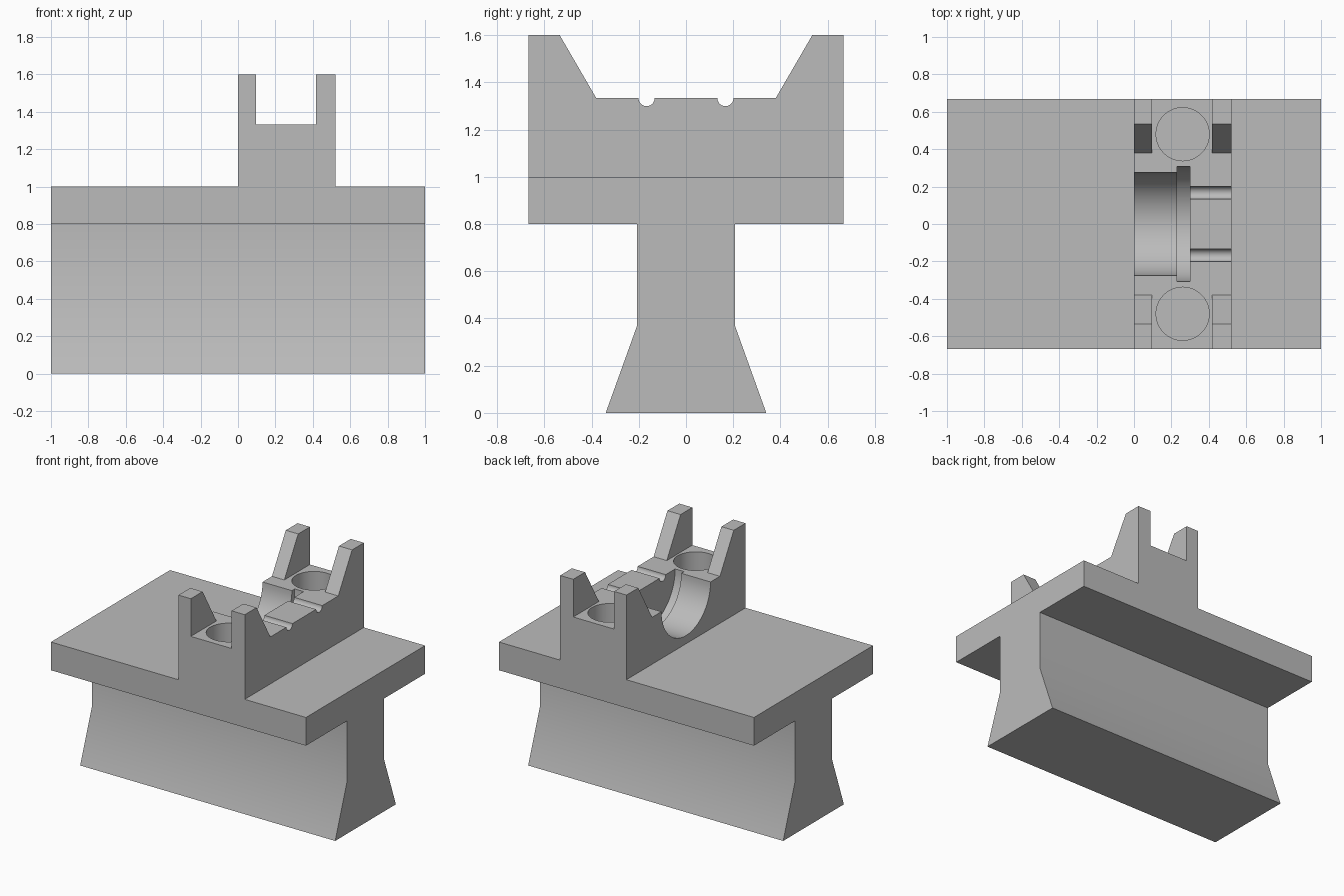
import bpy
import bmesh
import math
from mathutils import Matrix

default_cube = bpy.data.objects.get("Cube")
if default_cube:
    bpy.data.objects.remove(default_cube, do_unlink=True)

grey = bpy.data.materials.new("plain grey")
grey.use_nodes = True
colour = (0.5, 0.5, 0.5, 1)
grey.diffuse_color = colour
grey.node_tree.nodes["Principled BSDF"].inputs["Base Color"].default_value = colour


def make_object(name, bm):
    bmesh.ops.recalc_face_normals(bm, faces=bm.faces)
    mesh = bpy.data.meshes.new(name)
    bm.to_mesh(mesh)
    bm.free()
    mesh.materials.append(grey)
    obj = bpy.data.objects.new(name, mesh)
    bpy.context.collection.objects.link(obj)
    return obj


def extrude_profile(name, half, x0, x1):
    """Mirror a half profile of (y, z) points and extrude it along x."""
    points = half + [(-y, z) for y, z in reversed(half)]
    bm = bmesh.new()
    face = bm.faces.new([bm.verts.new((x0, y, z)) for y, z in points])
    new = bmesh.ops.extrude_face_region(bm, geom=[face])["geom"]
    verts = [v for v in new if isinstance(v, bmesh.types.BMVert)]
    bmesh.ops.translate(bm, verts=verts, vec=(x1 - x0, 0, 0))
    return make_object(name, bm)


def cylinder(name, radius, length, centre, along_x=False):
    matrix = Matrix.Translation(centre)
    if along_x:
        matrix = matrix @ Matrix.Rotation(math.pi / 2, 4, "Y")
    bm = bmesh.new()
    bmesh.ops.create_cone(bm, cap_ends=True, segments=64, radius1=radius,
                          radius2=radius, depth=length, matrix=matrix)
    return make_object(name, bm)


def combine(target, tool, operation="DIFFERENCE"):
    mod = target.modifiers.new("combine", "BOOLEAN")
    mod.operation = operation
    mod.solver = "EXACT"
    mod.object = tool
    bpy.context.view_layer.objects.active = target
    bpy.ops.object.modifier_apply(modifier=mod.name)
    bpy.data.objects.remove(tool, do_unlink=True)


SEAT = 1.333            # height of the split plane through the bore axis
BACK, FRONT = 0.0, 0.52  # extent of the bearing block along x
WIDE = 0.667            # half width of the table

# Rail with flared foot and flat table
stand = extrude_profile("bearing_stand", [
    (0.34, 0), (0.207, 0.37), (0.207, 0.8), (WIDE, 0.8), (WIDE, 1.0)], -1, 1)

# Bearing block with sloped horns at each end
block = extrude_profile("bearing_block", [
    (WIDE, 0.9), (WIDE, 1.6), (0.535, 1.6), (0.38, SEAT)], BACK, FRONT)

# Channel between the horns
channel = extrude_profile("channel_cutter", [(0.8, SEAT), (0.8, 1.8)], 0.097, 0.417)
combine(block, channel)
combine(stand, block, "UNION")

# Half-round bore, its wider retaining groove, and bolt holes
combine(stand, cylinder("bore_cutter", 0.275, 0.45, (0.025, 0, SEAT), True))
combine(stand, cylinder("groove_cutter", 0.307, 0.07, (0.265, 0, SEAT), True))
for side in (-1, 1):
    combine(stand, cylinder("channel_groove_cutter", 0.034, 0.32,
                            (0.44, side * 0.167, SEAT), True))
    combine(stand, cylinder("bolt_hole_cutter", 0.142, 0.6,
                            (0.26, side * 0.48, 1.3)))

# Smooth round surfaces, crisp edges
bpy.ops.object.select_all(action="DESELECT")
stand.select_set(True)
bpy.context.view_layer.objects.active = stand
bpy.ops.object.shade_smooth_by_angle(angle=math.radians(30))
